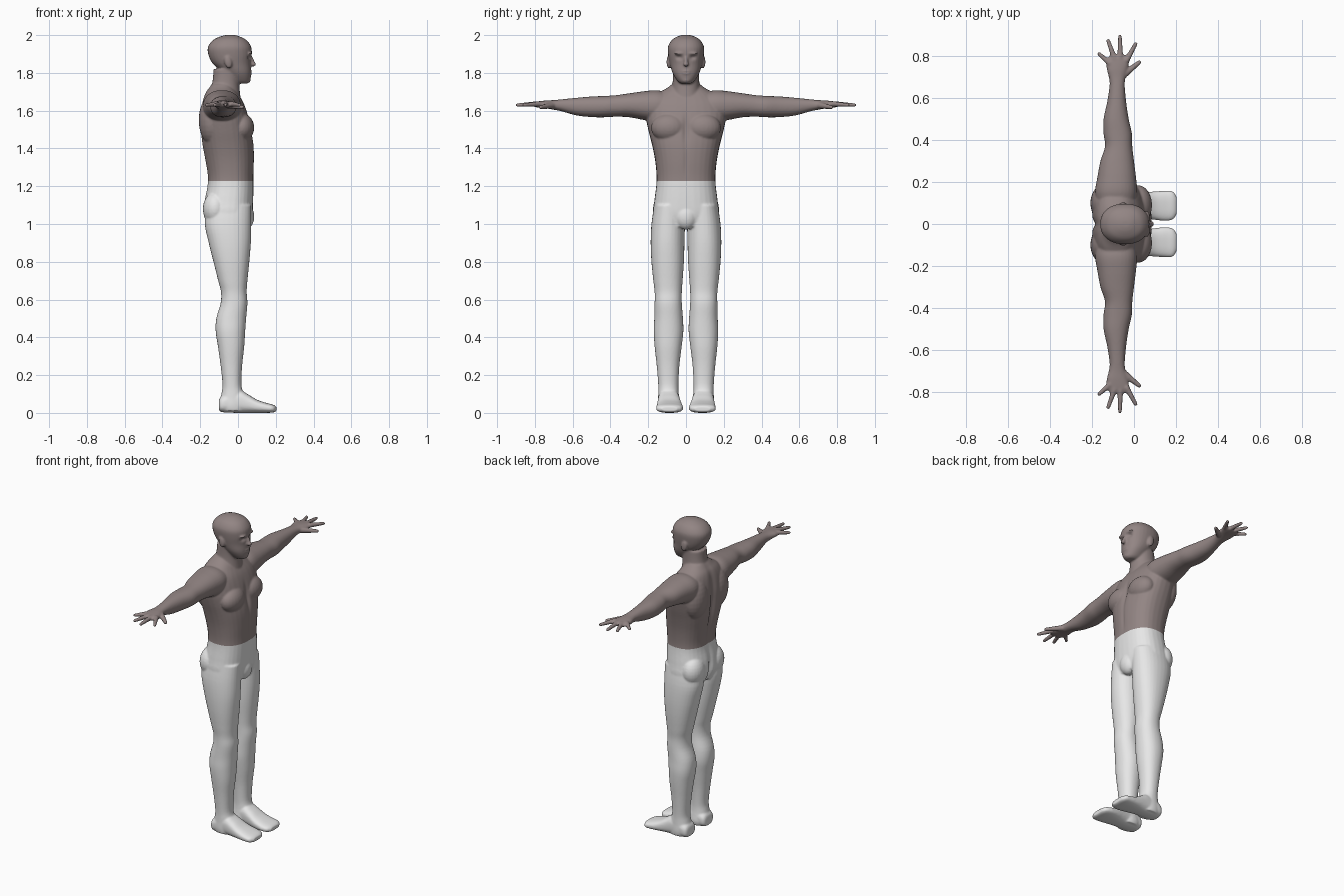
import bpy, bmesh, math
from mathutils import Vector, Matrix

bm = bmesh.new()


def catmull(p, q, r, s, t):
    return [0.5 * (2 * b + (c - a) * t + (2 * a - 5 * b + 4 * c - d) * t * t
                   + (3 * b - a - 3 * c + d) * t ** 3) for a, b, c, d in zip(p, q, r, s)]


def loft(axis, stations, side=1, power=2.2, seg=32, sub=4):
    """Closed skin through sections (t, a0, a1, b0, b1) along an axis; side=-1 mirrors y."""
    rows, n = [], len(stations)
    for i in range(n - 1):
        pts = [stations[max(0, min(n - 1, i + k))] for k in (-1, 0, 1, 2)]
        rows += [catmull(*pts, k / sub) for k in range(sub)]
    rows.append(stations[-1])
    rings = []
    for t, a0, a1, b0, b1 in rows:
        ring = []
        for k in range(seg):
            ang = 2 * math.pi * k / seg
            c, s = math.cos(ang), math.sin(ang)
            u = math.copysign(abs(c) ** (2 / power), c)
            v = math.copysign(abs(s) ** (2 / power), s)
            co = [(a0 + a1) / 2 + u * (a1 - a0) / 2, (b0 + b1) / 2 + v * (b1 - b0) / 2]
            co.insert(axis, t)
            ring.append(bm.verts.new((co[0], co[1] * side, co[2])))
        rings.append(ring)
    for r0, r1 in zip(rings, rings[1:]):
        for k in range(seg):
            j = (k + 1) % seg
            bm.faces.new((r0[k], r0[j], r1[j], r1[k]))
    bm.faces.new(rings[0])
    bm.faces.new(rings[-1])


def blob(center, radii, tilt=0.0):
    """Ellipsoid muscle or feature, tilted about y."""
    m = Matrix.Translation(center) @ Matrix.Rotation(tilt, 4, 'Y') @ Matrix.Diagonal((*radii, 1))
    bmesh.ops.create_uvsphere(bm, u_segments=24, v_segments=14, radius=1, matrix=m)


def finger(a, b, r0, r1):
    """Tapered rod with round ends."""
    a, b = Vector(a), Vector(b)
    d = b - a
    m = Matrix.Translation((a + b) / 2) @ d.to_track_quat('Z', 'Y').to_matrix().to_4x4()
    bmesh.ops.create_cone(bm, cap_ends=True, segments=14, radius1=r0, radius2=r1,
                          depth=d.length, matrix=m)
    blob(a, (r0,) * 3)
    blob(b, (r1,) * 3)


def centred(rows):
    return [(z, x0, x1, -h, h) for z, x0, x1, h in rows]


# Torso and hips
loft(2, centred([(.985, -.15, .06, .14), (1.05, -.178, .075, .174), (1.12, -.178, .08, .168),
                 (1.2, -.163, .082, .158), (1.26, -.162, .082, .156), (1.34, -.175, .085, .164),
                 (1.42, -.19, .083, .18), (1.5, -.198, .07, .2), (1.57, -.2, .055, .212),
                 (1.64, -.19, .03, .2), (1.69, -.175, .0, .15), (1.72, -.155, -.02, .1),
                 (1.74, -.14, -.03, .075)]), power=2.4)
blob((.04, 0, 1.04), (.046, .06, .07))

# Neck and head
loft(2, centred([(1.62, -.17, .02, .09), (1.7, -.15, .01, .076), (1.76, -.135, .008, .07),
                 (1.82, -.13, .02, .07)]))
loft(2, centred([(1.743, -.02, .05, .025), (1.757, -.05, .064, .045), (1.8, -.08, .07, .071),
                 (1.85, -.135, .068, .086), (1.9, -.158, .073, .095), (1.94, -.158, .069, .095),
                 (1.975, -.13, .043, .074), (1.994, -.09, .005, .042), (2.001, -.06, -.02, .015)]))
blob((.074, 0, 1.862), (.012, .011, .032), -.3)
blob((.08, 0, 1.846), (.016, .015, .011))
blob((.064, 0, 1.802), (.012, .026, .012))
blob((.052, 0, 1.762), (.016, .024, .015))

for s in (1, -1):
    # Ears, brow, chest and shoulder blades
    blob((-.052, .091 * s, 1.858), (.02, .012, .035), -.2)
    blob((.063, .033 * s, 1.903), (.013, .03, .008))
    blob((.02, .09 * s, 1.51), (.066, .095, .075))
    blob((-.14, .1 * s, 1.55), (.068, .09, .13))
    blob((-.12, .095 * s, 1.08), (.066, .08, .09))

    # Arm
    loft(1, [(.08, -.17, 0, 1.57, 1.69), (.15, -.185, .015, 1.54, 1.708),
             (.22, -.175, .01, 1.55, 1.703), (.3, -.16, 0, 1.565, 1.692),
             (.37, -.138, -.008, 1.568, 1.682), (.43, -.145, -.01, 1.565, 1.678),
             (.5, -.145, -.025, 1.566, 1.675), (.58, -.128, -.037, 1.575, 1.668),
             (.66, -.116, -.044, 1.597, 1.66), (.7, -.12, -.04, 1.605, 1.656),
             (.74, -.13, -.03, 1.612, 1.654), (.785, -.127, -.022, 1.617, 1.649),
             (.805, -.115, -.035, 1.621, 1.642)], s)
    # Fingers and thumb
    for base, tip in (((-.035, .78), (.008, .858)), ((-.065, .79), (-.067, .893)),
                      ((-.092, .785), (-.123, .873)), ((-.115, .765), (-.166, .81))):
        finger((base[0], base[1] * s, 1.636), (tip[0], tip[1] * s, 1.63), .0145, .0095)
    finger((-.05, .71 * s, 1.628), (.025, .77 * s, 1.618), .018, .0105)

    # Leg
    loft(2, [(1.1, -.17, .07, .01, .168), (1.0, -.176, .07, .006, .183),
             (.9, -.155, .068, .008, .187), (.8, -.13, .06, .011, .183),
             (.7, -.105, .05, .018, .173), (.64, -.09, .046, .022, .166),
             (.58, -.092, .05, .022, .166), (.5, -.115, .043, .016, .168),
             (.43, -.118, .038, .014, .171), (.35, -.106, .033, .023, .166),
             (.25, -.092, .022, .035, .155), (.15, -.082, .018, .04, .147),
             (.1, -.088, .03, .038, .147), (.04, -.1, .04, .03, .15),
             (.01, -.09, .04, .036, .145)], s)
    # Foot
    loft(0, [(-.102, .06, .12, .02, .06), (-.085, .038, .145, .004, .09),
             (0, .034, .148, 0, .122), (.05, .028, .151, 0, .1), (.1, .02, .155, 0, .07),
             (.15, .015, .158, 0, .053), (.185, .022, .155, .002, .044),
             (.203, .045, .13, .008, .034)], s, power=2.6)

# Fuse the parts into one smooth skin
bmesh.ops.recalc_face_normals(bm, faces=bm.faces)
source = bpy.data.meshes.new("body_source")
bm.to_mesh(source)
bm.free()
helper = bpy.data.objects.new("body_source", source)
bpy.context.collection.objects.link(helper)
helper.hide_render = True
rem = helper.modifiers.new("fuse", 'REMESH')
rem.mode = 'VOXEL'
rem.voxel_size = .0052
sm = helper.modifiers.new("soften", 'SMOOTH')
sm.factor = .5
sm.iterations = 6
deps = bpy.context.evaluated_depsgraph_get()
skin_mesh = bpy.data.meshes.new_from_object(helper.evaluated_get(deps))
bpy.data.objects.remove(helper)

# Sculpted hollows: centre, reach, push
hollows = [((-.2, 0, 1.45), (.08, .022, .2), (.02, 0, 0)),
           ((.085, 0, 1.5), (.06, .016, .08), (-.012, 0, 0)),
           ((-.18, 0, 1.05), (.06, .016, .08), (.024, 0, 0)),
           ((.08, 0, 1.33), (.05, .012, .08), (-.005, 0, 0)),
           ((.075, 0, 1.802), (.03, .022, .004), (-.005, 0, 0))]
hollows += [((.065, .034 * s, 1.882), (.05, .017, .012), (-.011, 0, 0)) for s in (1, -1)]
for v in skin_mesh.vertices:
    p = v.co.copy()
    for c, r, push in hollows:
        e = sum(((p[i] - c[i]) / r[i]) ** 2 for i in range(3))
        if e < 9:
            v.co += Vector(push) * math.exp(-e)


def material(name, rgb):
    m = bpy.data.materials.new(name)
    m.diffuse_color = (*rgb, 1)
    return m


# Split at the waistband into bare upper body and trousers
WAIST = 1.227
for name, mat, above in (("upper_body", material("skin", (.29, .235, .23)), True),
                         ("trousers_and_feet", material("white_cloth", (.8, .8, .8)), False)):
    b = bmesh.new()
    b.from_mesh(skin_mesh)
    bmesh.ops.bisect_plane(b, geom=b.verts[:] + b.edges[:] + b.faces[:], plane_co=(0, 0, WAIST),
                           plane_no=(0, 0, 1), clear_inner=above, clear_outer=not above)
    for f in b.faces:
        f.smooth = True
        f.material_index = 0
    me = bpy.data.meshes.new(name)
    b.to_mesh(me)
    b.free()
    me.materials.clear()
    me.materials.append(mat)
    bpy.context.collection.objects.link(bpy.data.objects.new(name, me))
bpy.data.meshes.remove(skin_mesh)
